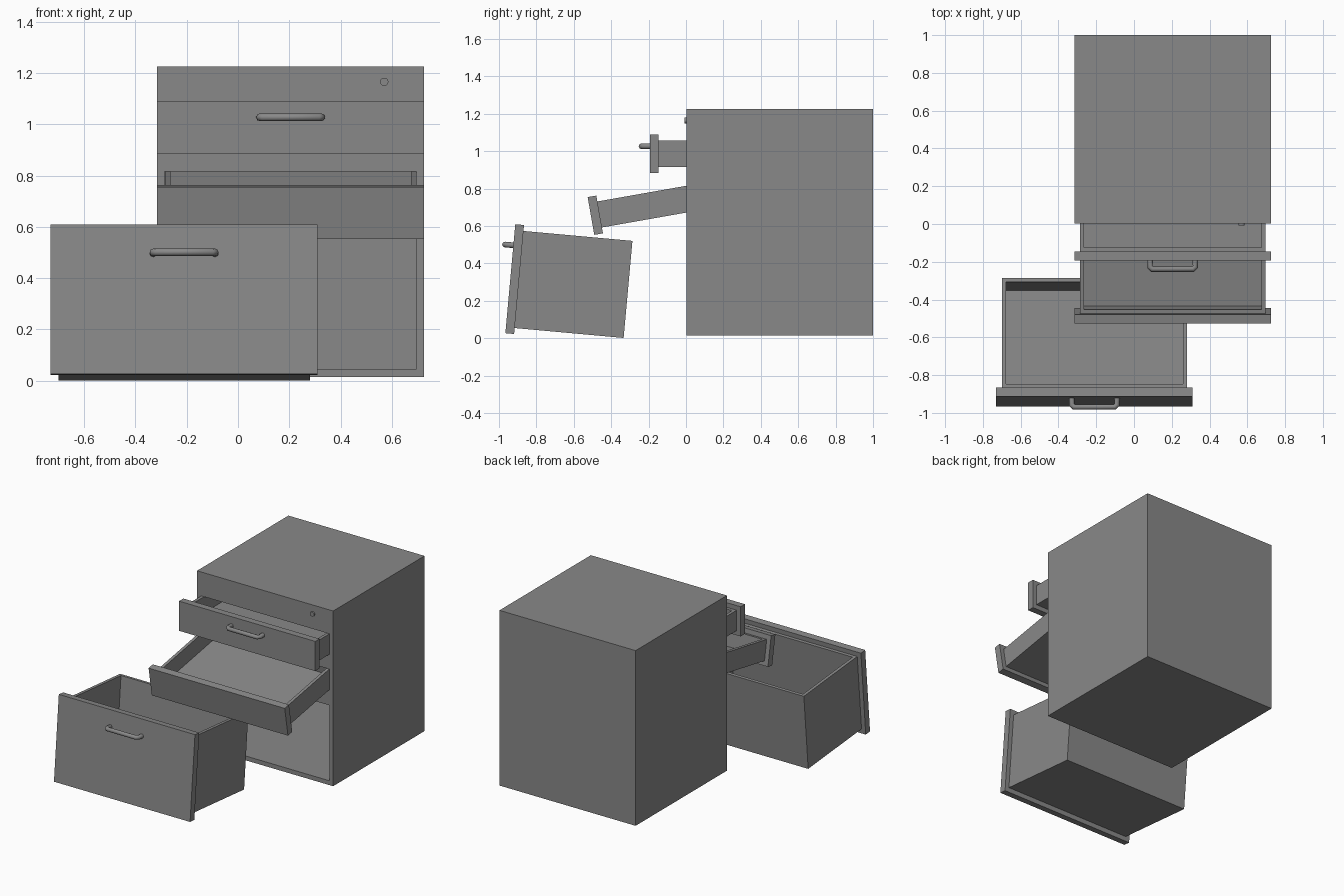
import bpy, bmesh, math
from mathutils import Vector, Matrix

cube = bpy.data.objects.get("Cube")
if cube:
    bpy.data.objects.remove(cube, do_unlink=True)

grey = bpy.data.materials.new("painted_grey")
grey.use_nodes = True
GREY = (0.25, 0.25, 0.25, 1)
grey.diffuse_color = GREY
grey.node_tree.nodes["Principled BSDF"].inputs["Base Color"].default_value = GREY

WALL = 0.03       # sheet thickness of boxes and carcass
PANEL = 0.047     # drawer front thickness
MARGIN = 0.032    # drawer front overhang around its box
WIDTH = 1.04
CENTRE = 0.205    # cabinet centre in x


def link(name, data):
    obj = bpy.data.objects.new(name, data)
    bpy.context.collection.objects.link(obj)
    data.materials.append(grey)
    return obj


def box(name, lo, hi, hollow=False):
    """Box between two corners; hollow makes it an open-topped tray."""
    lo, hi = Vector(lo), Vector(hi)
    bm = bmesh.new()
    bmesh.ops.create_cube(bm, size=1)
    bmesh.ops.scale(bm, vec=hi - lo, verts=bm.verts)
    bmesh.ops.translate(bm, vec=(lo + hi) / 2, verts=bm.verts)
    if hollow:
        bm.normal_update()
        top = max(bm.faces, key=lambda f: f.normal.z)
        bmesh.ops.inset_region(bm, faces=[top], thickness=WALL)
        rim = bmesh.ops.extrude_discrete_faces(bm, faces=[top])["faces"][0]
        bmesh.ops.translate(bm, vec=(0, 0, lo.z + WALL - hi.z), verts=rim.verts)
        bmesh.ops.recalc_face_normals(bm, faces=bm.faces)
    mesh = bpy.data.meshes.new(name)
    bm.to_mesh(mesh)
    bm.free()
    return link(name, mesh)


def handle(name, z):
    """Bent round bar standing off the drawer front."""
    w, reach, r = 0.12, 0.046, 0.012
    path = [(-w, 0.005), (-w, -reach + r), (-w + r, -reach),
            (w - r, -reach), (w, -reach + r), (w, 0.005)]
    curve = bpy.data.curves.new(name, "CURVE")
    curve.dimensions = "3D"
    curve.bevel_depth = 0.015
    curve.bevel_resolution = 2
    curve.use_fill_caps = True
    spline = curve.splines.new("POLY")
    spline.points.add(len(path) - 1)
    for point, (x, y) in zip(spline.points, path):
        point.co = (x, y - PANEL, z, 1)
    return link(name, curve)


def drawer(name, height, origin, tilt, handle_z=None, length=0.585):
    """Front, box and handle, built about the front's lower inner edge."""
    half = WIDTH / 2
    parts = [
        box(name + "_front", (-half, -PANEL, 0), (half, 0, height)),
        box(name + "_box", (-half + WALL, 0, MARGIN),
            (half - WALL, length, height - MARGIN), hollow=True),
    ]
    if handle_z:
        parts.append(handle(name + "_handle", handle_z))
    place = Matrix.Translation(origin) @ Matrix.Rotation(math.radians(tilt), 4, "X")
    for part in parts:
        part.matrix_world = place


# Cabinet carcass with three drawer openings
left, right = CENTRE - WIDTH / 2, CENTRE + WIDTH / 2
cabinet = box("cabinet", (left, 0.003, 0.015), (right, 1, 1.225))
for low, high in ((0.045, 0.566), (0.67, 0.816), (0.915, 1.06)):
    cutter = box("opening_cutter", (left + WALL - 0.001, -0.1, low),
                 (right - WALL + 0.001, 0.97, high))
    cutter.hide_render = True
    cut = cabinet.modifiers.new("opening", "BOOLEAN")
    cut.operation = "DIFFERENCE"
    cut.solver = "EXACT"
    cut.object = cutter
    bpy.context.view_layer.objects.active = cabinet
    bpy.ops.object.modifier_apply(modifier=cut.name)
    bpy.data.objects.remove(cutter, do_unlink=True)

# Drawers, pulled out and sagging
drawer("top_drawer", 0.205, (CENTRE, -0.146, 0.885), 0, handle_z=0.142)
drawer("middle_drawer", 0.205, (CENTRE, -0.444, 0.561), 10)
drawer("bottom_drawer", 0.585, (-0.21, -0.919, 0.023), -5.2, handle_z=0.472)

# Round lock
bm = bmesh.new()
bmesh.ops.create_cone(bm, cap_ends=True, segments=24, radius1=0.016, radius2=0.016,
                      depth=0.02, matrix=Matrix.Rotation(math.pi / 2, 4, "X"))
mesh = bpy.data.meshes.new("lock")
bm.to_mesh(mesh)
bm.free()
lock = link("lock", mesh)
lock.location = (0.57, 0.003, 1.165)
